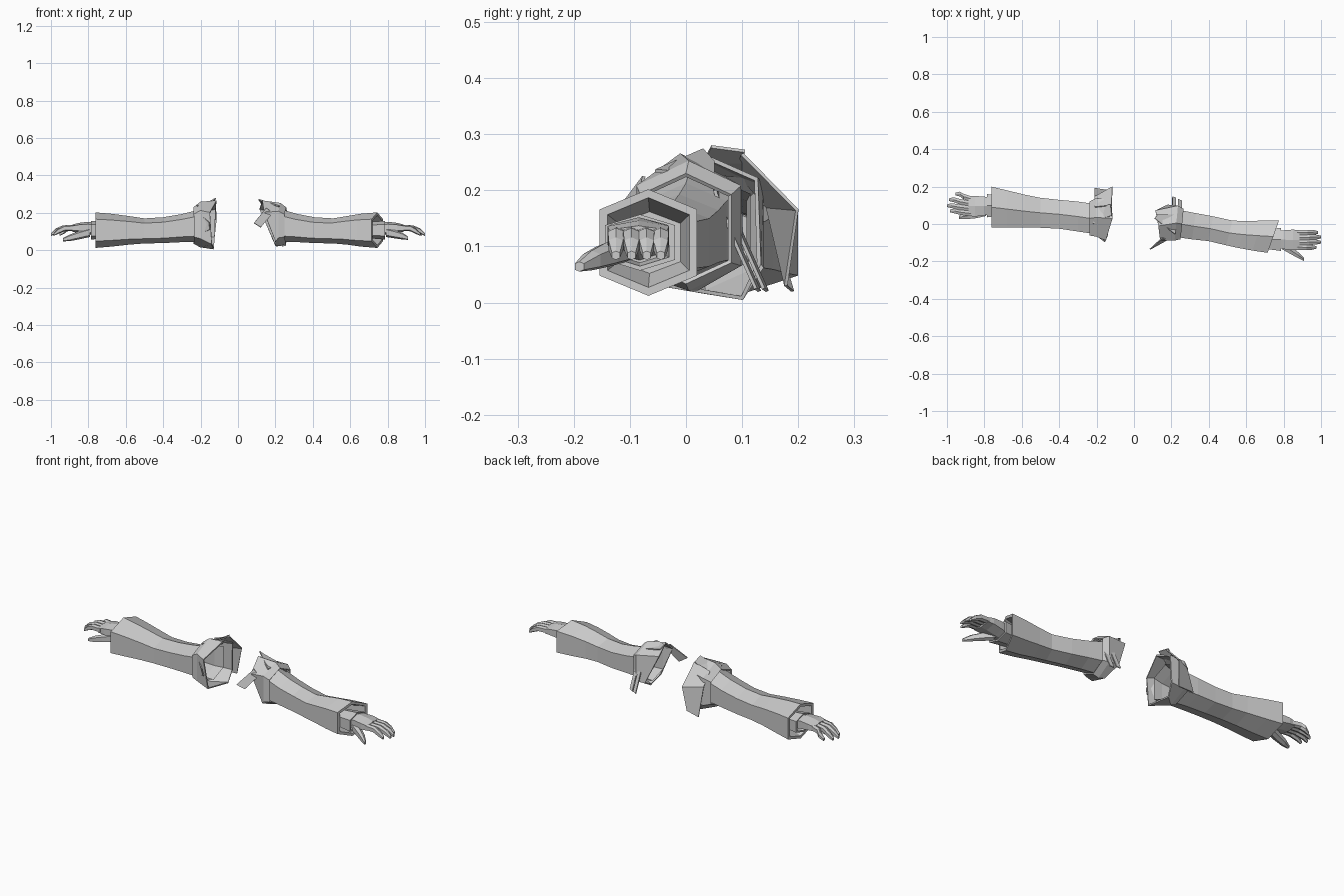
import bpy, bmesh
from mathutils import Vector

cloth = bpy.data.materials.new("plain grey")
cloth.diffuse_color = (0.6, 0.6, 0.6, 1)

HEX = [(0, 1), (1, .62), (1, -.62), (0, -1), (-1, -.62), (-1, .62)]


def ring(x, y, z, ry, rz, tilt=0):
    """Six-sided cross-section; tilt leans it along x."""
    return [(x + tilt * a * ry, y + a * ry, z + b * rz) for a, b in HEX]


def loft(name, rings, caps=(False, False), thick=0):
    bm = bmesh.new()
    rows = [[bm.verts.new(p) for p in r] for r in rings]
    for r0, r1 in zip(rows, rows[1:]):
        for i in range(len(r0)):
            j = (i + 1) % len(r0)
            bm.faces.new((r0[i], r0[j], r1[j], r1[i]))
    if caps[0]:
        bm.faces.new(rows[0])
    if caps[1]:
        bm.faces.new(rows[-1][::-1])
    bmesh.ops.recalc_face_normals(bm, faces=bm.faces)
    return finish(name, bm, thick)


def finish(name, bm, thick=0):
    me = bpy.data.meshes.new(name)
    bm.to_mesh(me)
    bm.free()
    me.materials.append(cloth)
    ob = bpy.data.objects.new(name, me)
    bpy.context.collection.objects.link(ob)
    if thick:
        m = ob.modifiers.new("thickness", 'SOLIDIFY')
        m.thickness, m.offset = thick, 0
    return ob


def strip(name, left, right, thick=.006):
    """Cloth strip between two matching edge paths."""
    bm = bmesh.new()
    a = [bm.verts.new(p) for p in left]
    b = [bm.verts.new(p) for p in right]
    for i in range(len(a) - 1):
        bm.faces.new((a[i], b[i], b[i + 1], a[i + 1]))
    return finish(name, bm, thick)


def digit(name, path, radii):
    loft(name, [ring(*p, r, r * 1.1) for p, r in zip(path, radii)], (True, True))


def hand(side, s, y0, tips, thumb):
    """Glove cuff, palm, four bent fingers and thumb."""
    loft(side + "_wrist_cuff", [ring(s * .66, y0, .107, .045, .04),
         ring(s * .785, y0, .107, .062, .05),
         ring(s * .785, y0, .107, .052, .042),
         ring(s * .74, y0, .107, .045, .036)], (True, True))
    loft(side + "_palm", [ring(s * .73, y0, .11, .04, .036),
         ring(s * .8, y0 - .002, .118, .05, .034),
         ring(s * .85, y0 - .003, .12, .055, .026),
         ring(s * .885, y0 - .003, .117, .052, .02)], (True, True))
    for i, (tx, ty) in enumerate(tips):
        by = y0 + .036 - i * .026
        bx = .87
        mid = (s * (bx + (tx - bx) * .5), (by + ty) / 2, .117)
        digit(f"{side}_finger_{i + 1}",
              [(s * bx, by, .119), mid, (s * (tx - .025), ty, .102), (s * tx, ty, .084)],
              [.0145, .0145, .013, .007])
    digit(side + "_thumb", thumb, [.022, .02, .016, .008])


# Sleeves: x, y, z, half depth, half height, lean
left_rows = [(-.17, .03, .135, .085, .095, 0), (-.22, .028, .128, .08, .085, 0),
             (-.3, .04, .118, .08, .075, 0), (-.4, .052, .107, .077, .069, 0),
             (-.5, .06, .103, .08, .067, 0), (-.58, .068, .106, .088, .076, 0),
             (-.68, .08, .107, .1, .088, 0), (-.763, .09, .107, .11, .095, 0),
             (-.763, .09, .107, .095, .08, 0), (-.66, .078, .107, .065, .055, 0)]
right_rows = [(.2, .005, .135, .08, .095, .1), (.25, 0, .128, .072, .085, .1),
              (.32, -.012, .118, .07, .075, .15), (.41, -.025, .107, .066, .069, .2),
              (.51, -.048, .103, .066, .067, .25), (.58, -.056, .106, .072, .076, .3),
              (.66, -.062, .107, .08, .088, .33), (.745, -.067, .107, .087, .095, .35),
              (.745, -.067, .107, .073, .08, .35), (.65, -.065, .107, .055, .055, .3)]
loft("left_sleeve", [ring(*r) for r in left_rows], (False, True))
loft("right_sleeve", [ring(*r) for r in right_rows], (False, True))

# Hands
hand("left", -1, .098, [(.955, .16), (.99, .13), (1.0, .098), (.985, .07)],
     [(-.79, .065, .095), (-.85, .05, .08), (-.9, .042, .066), (-.935, .036, .056)])
hand("right", 1, -.082, [(.985, -.045), (1.0, -.07), (1.0, -.097), (.975, -.125)],
     [(.79, -.112, .095), (.84, -.142, .085), (.88, -.168, .075), (.91, -.19, .064)])

# Torn shoulder collars with uneven inner edges
loft("left_collar", [ring(-.235, .03, .132, .088, .095),
     ring(-.2, .035, .137, .1, .118),
     [(-.115, .03, .262), (-.12, .125, .22), (-.125, .13, .07),
      (-.13, .1, .008), (-.14, -.06, .035), (-.15, -.085, .2)]], thick=.008)
loft("right_collar", [ring(.255, 0, .132, .078, .095, .1),
     ring(.225, .005, .137, .09, .112, .1),
     [(.13, -.01, .262), (.115, .07, .22), (.18, .1, .07),
      (.2, .02, .025), (.2, -.07, .05), (.14, -.085, .2)]], thick=.008)

# Loose points standing on the collars
strip("left_collar_top_point", [(-.22, .0, .235), (-.17, .03, .25), (-.118, .045, .278)],
      [(-.2, .1, .225), (-.15, .1, .25), (-.125, .105, .27)])
strip("left_collar_front_point", [(-.2, -.06, .19), (-.155, -.095, .15)],
      [(-.2, -.06, .09), (-.15, -.085, .11)])
strip("right_collar_top_point", [(.22, -.055, .235), (.11, .03, .272)],
      [(.23, .05, .225), (.125, .05, .25)])

# Hanging cloth: broad flap, two narrow strips and a stray strap
strip("left_back_flap", [(-.21, .09, .235), (-.21, .145, .17), (-.21, .19, .02)],
      [(-.12, .1, .265), (-.115, .198, .165), (-.13, .178, .03)])
for i, (x, y) in enumerate([(.205, 0), (.235, -.014)]):
    strip(f"right_back_strip_{i + 1}",
          [(x, y + .065, .205), (x, y + .105, .11), (x, y + .145, .02)],
          [(x + .02, y + .065, .2), (x + .02, y + .1, .11), (x + .02, y + .138, .025)])
strip("right_front_strap", [(.15, -.075, .225), (.085, -.135, .145)],
      [(.185, -.08, .2), (.122, -.115, .122)])
